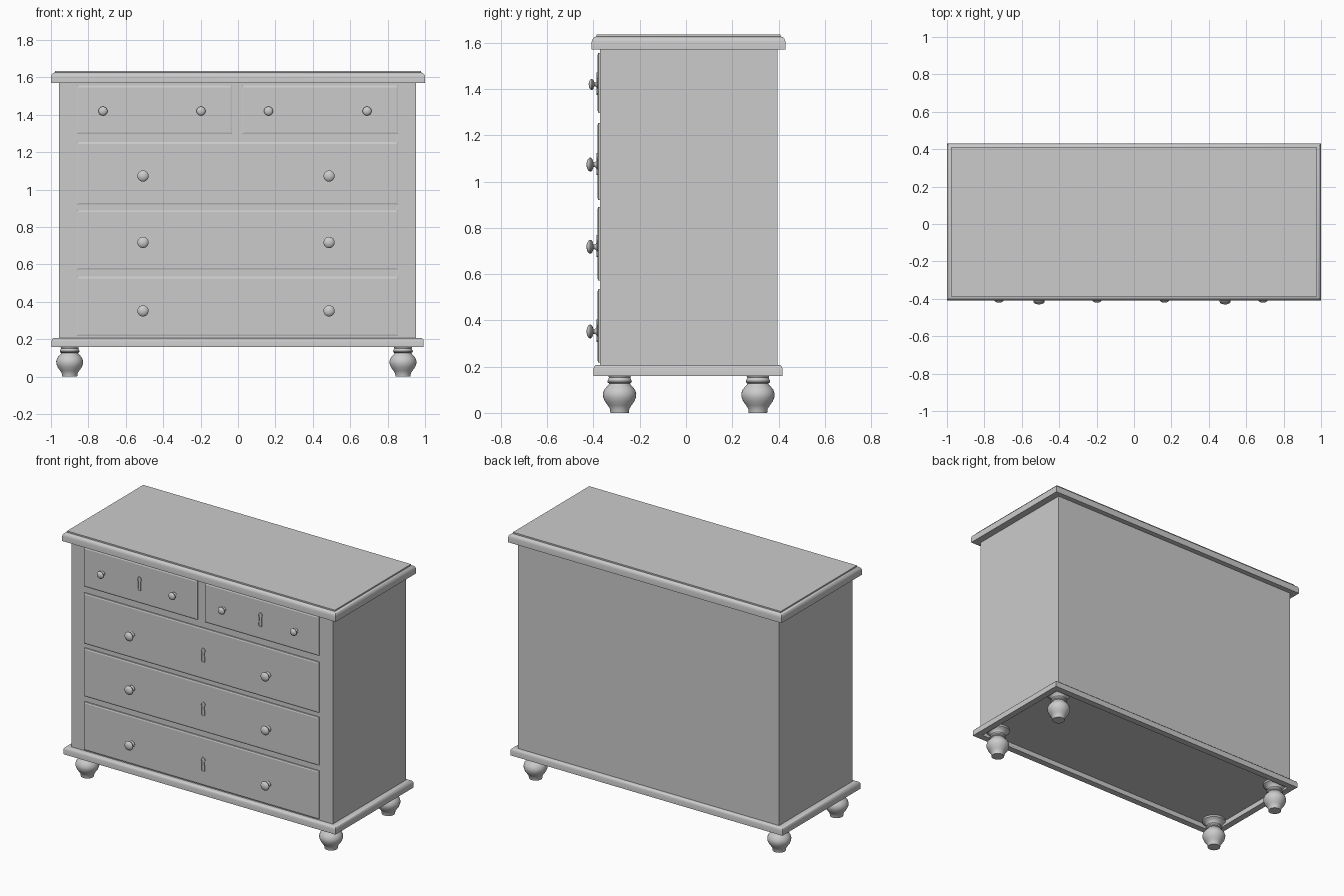
import bpy, bmesh, math
from mathutils import Vector

if "Cube" in bpy.data.objects:
    bpy.data.objects.remove(bpy.data.objects["Cube"])


def finish(name, bm, smooth=False):
    bmesh.ops.recalc_face_normals(bm, faces=bm.faces)
    me = bpy.data.meshes.new(name)
    bm.to_mesh(me)
    bm.free()
    ob = bpy.data.objects.new(name, me)
    bpy.context.collection.objects.link(ob)
    if smooth:
        bpy.ops.object.select_all(action='DESELECT')
        ob.select_set(True)
        bpy.context.view_layer.objects.active = ob
        bpy.ops.object.shade_smooth_by_angle(angle=math.radians(35))
    return ob


def rect_loft(name, u0, u1, v0, v1, profile, front=False, ring=False, smooth=False):
    """Loft rectangles through (inset, height); front=True lofts towards -y."""
    bm = bmesh.new()
    loops = []
    for i, h in profile:
        uv = [(u0 + i, v0 + i), (u1 - i, v0 + i), (u1 - i, v1 - i), (u0 + i, v1 - i)]
        loops.append([bm.verts.new((u, -h, v) if front else (u, v, h)) for u, v in uv])
    pairs = list(zip(loops, loops[1:]))
    if ring:
        pairs.append((loops[-1], loops[0]))
    else:
        bm.faces.new(loops[0])
        bm.faces.new(loops[-1])
    for a, b in pairs:
        for k in range(4):
            n = (k + 1) % 4
            bm.faces.new((a[k], a[n], b[n], b[k]))
    return finish(name, bm, smooth)


def lathe(name, profile, loc, front=False, steps=32):
    """Turned part from (radius, height); front=True turns around -y."""
    bm = bmesh.new()
    loops = []
    for r, h in profile:
        loop = []
        for k in range(steps):
            a = math.tau * k / steps
            c, s = r * math.cos(a), r * math.sin(a)
            loop.append(bm.verts.new(Vector(loc) + Vector((c, -h, s) if front else (c, s, h))))
        loops.append(loop)
    for a, b in zip(loops, loops[1:]):
        for k in range(steps):
            n = (k + 1) % steps
            bm.faces.new((a[k], a[n], b[n], b[k]))
    bm.faces.new(loops[0])
    bm.faces.new(loops[-1])
    return finish(name, bm, True)


def keyhole(name, x, z, y):
    """Thin raised rim in a keyhole outline."""
    pts = [(0.016 * math.cos(a), 0.03 + 0.016 * math.sin(a))
           for a in (math.radians(-50 + 280 * k / 12) for k in range(13))]
    pts += [(-0.013, -0.045), (0, -0.05), (0.013, -0.045)]
    bm = bmesh.new()
    inner = [(px * 0.7, 0.004 + (pz - 0.004) * 0.9) for px, pz in pts]
    rows = [[bm.verts.new((x + px, yy, z + pz)) for px, pz in o]
            for o, yy in ((pts, y), (pts, y - 0.005), (inner, y - 0.005), (inner, y))]
    n = len(pts)
    for a, b in zip(rows, rows[1:]):
        for k in range(n):
            m = (k + 1) % n
            bm.faces.new((a[k], a[m], b[m], b[k]))
    return finish(name, bm)


# Carcass
rect_loft("carcass", -0.957, 0.953, -0.371, 0.395, [(0, 0.193), (0, 1.58)])

# Top board: square lower edge, rounded shoulder, small step to the flat top
top_profile = [(0, 1.571), (0, 1.604), (0.002, 1.612), (0.006, 1.619), (0.012, 1.624),
               (0.018, 1.626), (0.021, 1.626), (0.021, 1.635)]
rect_loft("top_board", -1, 1, -0.408, 0.43, top_profile, smooth=True)

# Plinth moulding: open frame around the foot of the carcass
plinth_profile = [(0.043, 0.16), (0, 0.16), (0, 0.19), (0.003, 0.2),
                  (0.009, 0.206), (0.018, 0.208), (0.043, 0.208)]
rect_loft("plinth_moulding", -0.997, 0.993, -0.4, 0.417, plinth_profile, ring=True, smooth=True)

# Turned feet
foot_profile = [(0.04, 0), (0.042, 0.018), (0.051, 0.032), (0.064, 0.05), (0.071, 0.068),
                (0.072, 0.083), (0.067, 0.099), (0.057, 0.112), (0.048, 0.121),
                (0.045, 0.127), (0.051, 0.131), (0.053, 0.138), (0.049, 0.145),
                (0.046, 0.152), (0.05, 0.162), (0.062, 0.174), (0.074, 0.181), (0.074, 0.194)]
for side, x in (("left", -0.9), ("right", 0.882)):
    for end, y in (("front", -0.287), ("back", 0.311)):
        lathe(f"{end}_{side}_foot", foot_profile, (x, y, 0))

# Knob profile: flange, slim stem, mushroom head
knob_profile = [(0.021, -0.002), (0.021, 0.003), (0.013, 0.008), (0.01, 0.015), (0.012, 0.019),
                (0.024, 0.023), (0.03, 0.029), (0.03, 0.034), (0.025, 0.041),
                (0.015, 0.046), (0.004, 0.048)]

# Drawers: x0, x1, z0, z1, knob xs, keyhole x, knob z, knob scale
drawers = [
    ("top_left", -0.861, -0.032, 1.297, 1.556, (-0.722, -0.198), -0.453, 1.42, 0.8),
    ("top_right", 0.024, 0.856, 1.297, 1.556, (0.163, 0.69), 0.431, 1.42, 0.8),
    ("upper", -0.861, 0.856, 0.92, 1.254, (-0.508, 0.487), 0.013, 1.073, 1),
    ("middle", -0.861, 0.856, 0.572, 0.89, (-0.508, 0.487), 0.013, 0.718, 1),
    ("lower", -0.861, 0.856, 0.217, 0.535, (-0.508, 0.487), 0.013, 0.352, 1),
]
FACE_Y = -0.382
for name, x0, x1, z0, z1, knobs, kx, kz, s in drawers:
    rect_loft(f"{name}_drawer_front", x0, x1, z0, z1,
              [(0, 0.36), (0, 0.379), (0.009, 0.382)], front=True)
    for i, x in enumerate(knobs):
        lathe(f"{name}_knob_{i + 1}", [(r * s, h * s) for r, h in knob_profile],
              (x, FACE_Y, kz), front=True, steps=24)
    keyhole(f"{name}_keyhole_rim", kx, kz + 0.005, FACE_Y)
